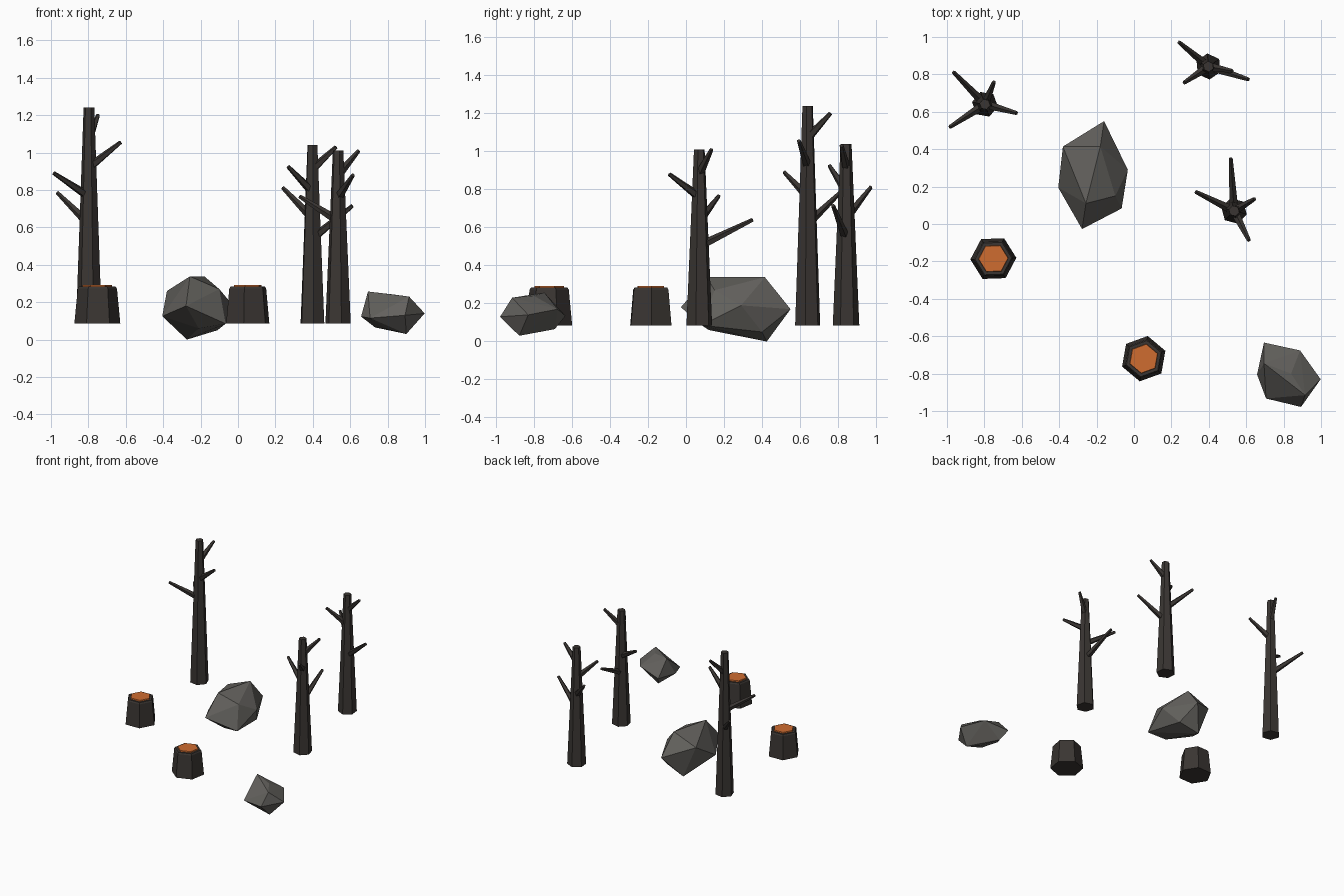
import bpy, bmesh, math
from mathutils import Vector, Matrix

if "Cube" in bpy.data.objects:
    bpy.data.objects.remove(bpy.data.objects["Cube"])


def material(name, rgb):
    m = bpy.data.materials.new(name)
    m.diffuse_color = (*rgb, 1)
    m.use_nodes = True
    m.node_tree.nodes["Principled BSDF"].inputs["Base Color"].default_value = m.diffuse_color
    return m


BARK = material("bark", (0.042, 0.036, 0.032))
WOOD = material("cut_wood", (0.62, 0.15, 0.03))
STONE = material("stone", (0.125, 0.12, 0.11))
GROUND = 0.085


def finish(bm, name, mats):
    bmesh.ops.recalc_face_normals(bm, faces=bm.faces)
    me = bpy.data.meshes.new(name)
    bm.to_mesh(me)
    bm.free()
    for m in mats:
        me.materials.append(m)
    ob = bpy.data.objects.new(name, me)
    bpy.context.collection.objects.link(ob)


def taper(bm, a, b, r1, r2, sides, turn=0.0):
    """Tapered prism running from a to b."""
    a, b = Vector(a), Vector(b)
    d = b - a
    rot = d.to_track_quat('Z', 'Y').to_matrix().to_4x4()
    mat = Matrix.Translation((a + b) / 2) @ rot @ Matrix.Rotation(math.radians(turn), 4, 'Z')
    bmesh.ops.create_cone(bm, cap_ends=True, segments=sides, radius1=r1,
                          radius2=r2, depth=d.length, matrix=mat)


def tree(name, x, y, top, turn, branches):
    """Trunk plus branches given as (root height, tip)."""
    bm = bmesh.new()
    taper(bm, (x, y, GROUND), (x, y, top), 0.07, 0.029, 6, turn)
    for root_z, tip in branches:
        taper(bm, (x, y, root_z), tip, 0.025, 0.011, 5)
    finish(bm, name, [BARK])


def stump(name, x, y, turn):
    """Flared bark body with a chamfered rim and a raised cut face."""
    bm = bmesh.new()
    rings = []
    for r, z in [(0.123, GROUND), (0.105, 0.272), (0.098, 0.283),
                 (0.08, 0.283), (0.078, 0.292)]:
        rings.append([bm.verts.new((x + r * math.cos(math.radians(turn + 60 * i)),
                                    y + r * math.sin(math.radians(turn + 60 * i)), z))
                      for i in range(6)])
    bm.faces.new(rings[0][::-1])
    for k in range(4):
        for i in range(6):
            j = (i + 1) % 6
            f = bm.faces.new((rings[k][i], rings[k][j], rings[k + 1][j], rings[k + 1][i]))
            f.material_index = int(k == 3)
    bm.faces.new(rings[-1]).material_index = 1
    finish(bm, name, [BARK, WOOD])


def rock(name, points):
    """Faceted boulder: hull of a few corner points."""
    bm = bmesh.new()
    for p in points:
        bm.verts.new(p)
    res = bmesh.ops.convex_hull(bm, input=bm.verts)
    loose = [v for v in bm.verts if not v.link_faces]
    bmesh.ops.delete(bm, geom=loose, context='VERTS')
    finish(bm, name, [STONE])


# Bare trees
tree("tall_tree", -0.797, 0.64, 1.24, 20, [
    (0.765, (-0.985, 0.518, 0.89)), (0.62, (-0.965, 0.812, 0.785)),
    (0.92, (-0.627, 0.593, 1.055)), (1.07, (-0.748, 0.76, 1.2))])
tree("back_tree", 0.398, 0.842, 1.04, 5, [
    (0.65, (0.24, 0.972, 0.812)), (0.79, (0.268, 0.755, 0.925)),
    (0.91, (0.525, 0.818, 1.03)), (0.54, (0.612, 0.773, 0.715))])
tree("right_tree", 0.535, 0.07, 1.01, 15, [
    (0.50, (0.517, 0.352, 0.64)), (0.635, (0.33, 0.172, 0.765)),
    (0.88, (0.645, 0.134, 1.01)), (0.76, (0.615, -0.088, 0.88))])

# Stumps
stump("left_stump", -0.752, -0.185, 2)
stump("front_stump", 0.052, -0.72, 20)

# Boulders
rock("large_rock", [
    (-0.16, 0.55, 0.17), (-0.38, 0.414, 0.26), (-0.405, 0.195, 0.125),
    (-0.278, -0.027, 0.18), (-0.066, 0.083, 0.085), (-0.033, 0.29, 0.19),
    (-0.257, 0.11, 0.338), (-0.18, 0.415, 0.338), (-0.10, 0.15, 0.27),
    (-0.273, 0.425, 0.0), (-0.21, 0.12, 0.06), (-0.11, 0.40, 0.05)])
rock("small_rock", [
    (0.695, -0.634, 0.135), (0.888, -0.676, 0.17), (0.998, -0.83, 0.14),
    (0.893, -0.978, 0.13), (0.706, -0.933, 0.115), (0.658, -0.805, 0.123),
    (0.695, -0.745, 0.257), (0.915, -0.915, 0.23), (0.84, -0.80, 0.24),
    (0.90, -0.877, 0.03), (0.733, -0.69, 0.065), (0.80, -0.84, 0.055)])
